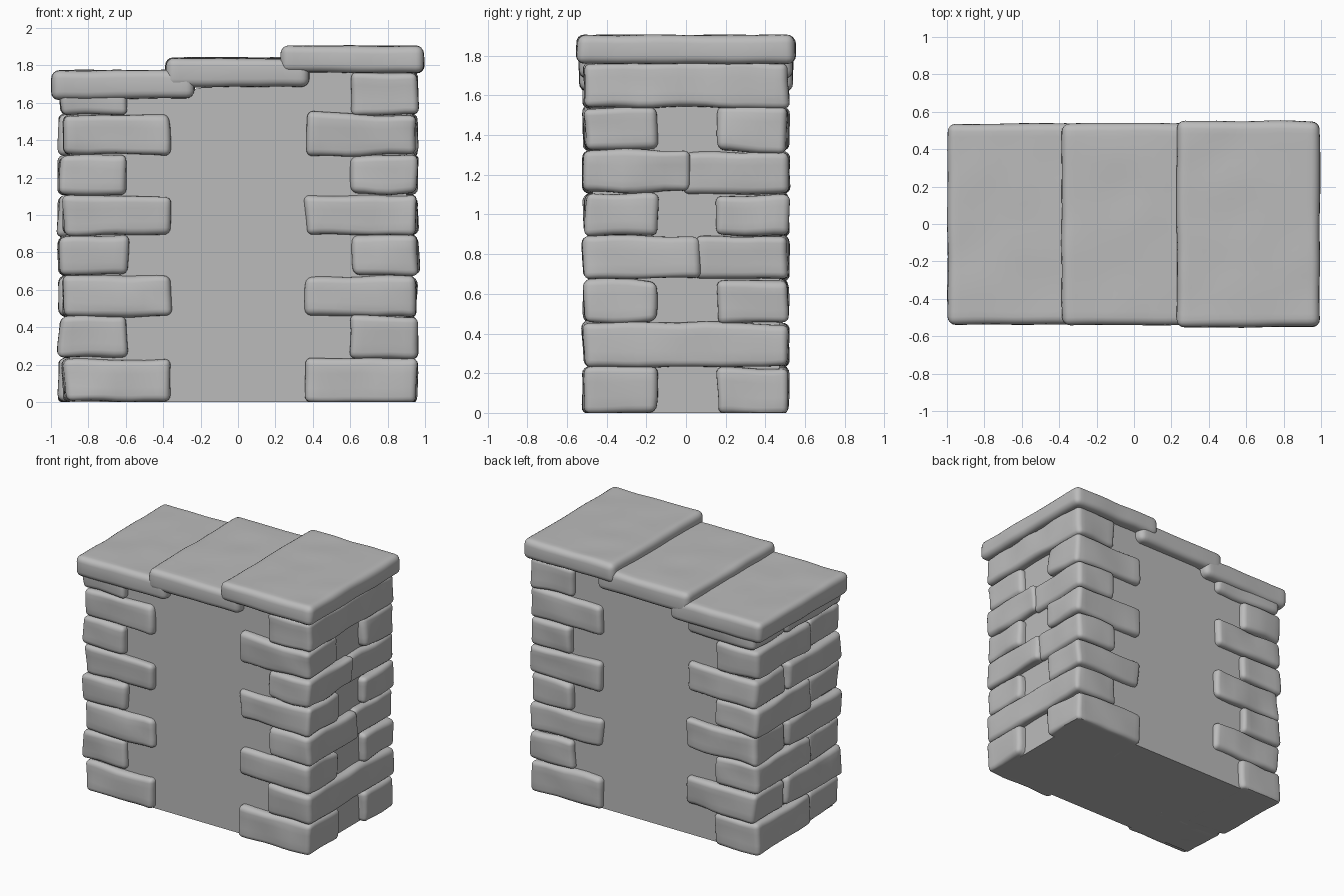
import bpy, bmesh, random
from mathutils import Vector, noise

random.seed(4)
if "Cube" in bpy.data.objects:
    bpy.data.objects.remove(bpy.data.objects["Cube"])

stone = bpy.data.materials.new("grey stone")
stone.use_nodes = True
GREY = (0.5, 0.5, 0.5, 1)
stone.diffuse_color = GREY
stone.node_tree.nodes["Principled BSDF"].inputs["Base Color"].default_value = GREY


def finish(bm, name, smooth=True):
    bmesh.ops.recalc_face_normals(bm, faces=bm.faces)
    mesh = bpy.data.meshes.new(name)
    bm.to_mesh(mesh)
    bm.free()
    mesh.materials.append(stone)
    obj = bpy.data.objects.new(name, mesh)
    bpy.context.collection.objects.link(obj)
    if smooth:
        bpy.ops.object.select_all(action='DESELECT')
        obj.select_set(True)
        bpy.context.view_layer.objects.active = obj
        bpy.ops.object.shade_smooth_by_angle(angle=0.7)
    return obj


def worn_stone(name, low, high, radius, jitter, rough):
    """Box between two corners with rounded edges and a hand-cut surface."""
    low, high = Vector(low), Vector(high)
    size, mid = high - low, (low + high) / 2
    bm = bmesh.new()
    bmesh.ops.create_cube(bm, size=1)
    for v in bm.verts:
        v.co = mid + v.co * size
        v.co += Vector([random.uniform(-jitter, jitter) for _ in range(3)])
    # Cut each long direction into roughly even cells
    for axis in range(3):
        cells = max(2, round(size[axis] / 0.07))
        for i in range(1, cells):
            normal = Vector((0, 0, 0))
            normal[axis] = 1
            spot = low.copy()
            spot[axis] += size[axis] * i / cells
            bmesh.ops.bisect_plane(bm, geom=bm.verts[:] + bm.edges[:] + bm.faces[:],
                                   plane_co=spot, plane_no=normal)
    sharp = [e for e in bm.edges if e.calc_face_angle(0) > 0.8]
    bmesh.ops.bevel(bm, geom=sharp, offset=radius, segments=4, profile=0.5,
                    affect='EDGES', clamp_overlap=True)
    seed = Vector([random.uniform(0, 50) for _ in range(3)])
    for v in bm.verts:
        v.co += rough * noise.noise_vector(v.co * 5 + seed)
        v.co.z = max(v.co.z, 0)
    return finish(bm, name)


# Plain wall core, with a sloping top hidden under the coping
core = bmesh.new()
outline = [(-0.9, 0), (0.9, 0), (0.9, 1.78), (0.3, 1.78), (-0.3, 1.66), (-0.9, 1.66)]
face = core.faces.new([core.verts.new((x, -0.47, z)) for x, z in outline])
ext = bmesh.ops.extrude_face_region(core, geom=[face])
for v in ext["geom"]:
    if isinstance(v, bmesh.types.BMVert):
        v.co.y = 0.47
finish(core, "wall_core", smooth=False)


def brick(name, x0, x1, y0, y1, z0, z1):
    worn_stone(name, (x0, y0, z0), (x1, y1, z1), 0.034, 0.008, 0.014)


# Corner stones in eight courses
levels = [0, 0.235, 0.455, 0.675, 0.89, 1.105, 1.32, 1.54, 1.765]
splits = {3: 0.07, 5: 0.02}
for row in range(8):
    z0, z1 = levels[row] + 0.001, levels[row + 1] - 0.001
    even = row % 2 == 0

    # Left end: paired corner stones, then through stones
    if even:
        for side, y0, y1 in (("front", -0.515, -0.145), ("back", 0.155, 0.515)):
            brick(f"left_{side}_long_brick_{row}", 0.36, 0.955, y0, y1, z0, z1)
    elif row in splits:
        cut = splits[row]
        brick(f"left_front_through_brick_{row}", 0.605, 0.96, -0.515, cut, z0, z1)
        brick(f"left_back_through_brick_{row}", 0.605, 0.945, cut - 0.03, 0.515, z0, z1)
    else:
        brick(f"left_through_brick_{row}", 0.595, 0.96, -0.515, 0.515, z0, z1)

    # Right end: corners alternate, so every course closes the end
    z1 = min(z1, 1.68)
    front_x, back_x = (-0.36, -0.595) if even else (-0.595, -0.36)
    joint = -0.14 if even else 0.14
    outer = (-0.935, -0.96) if even else (-0.955, -0.94)
    brick(f"right_front_brick_{row}", outer[0], front_x, -0.515, joint, z0, z1)
    brick(f"right_back_brick_{row}", outer[1], back_x, joint, 0.515, z0, z1)

# Overlapping coping slabs stepping up to the left
for name, x0, x1, depth, z0, z1 in (
        ("right", -0.997, -0.235, 0.538, 1.62, 1.773),
        ("middle", -0.385, 0.38, 0.538, 1.685, 1.84),
        ("left", 0.23, 0.993, 0.55, 1.76, 1.905)):
    worn_stone(name + "_coping_slab", (x0, -depth, z0), (x1, depth, z1), 0.042, 0.003, 0.006)
